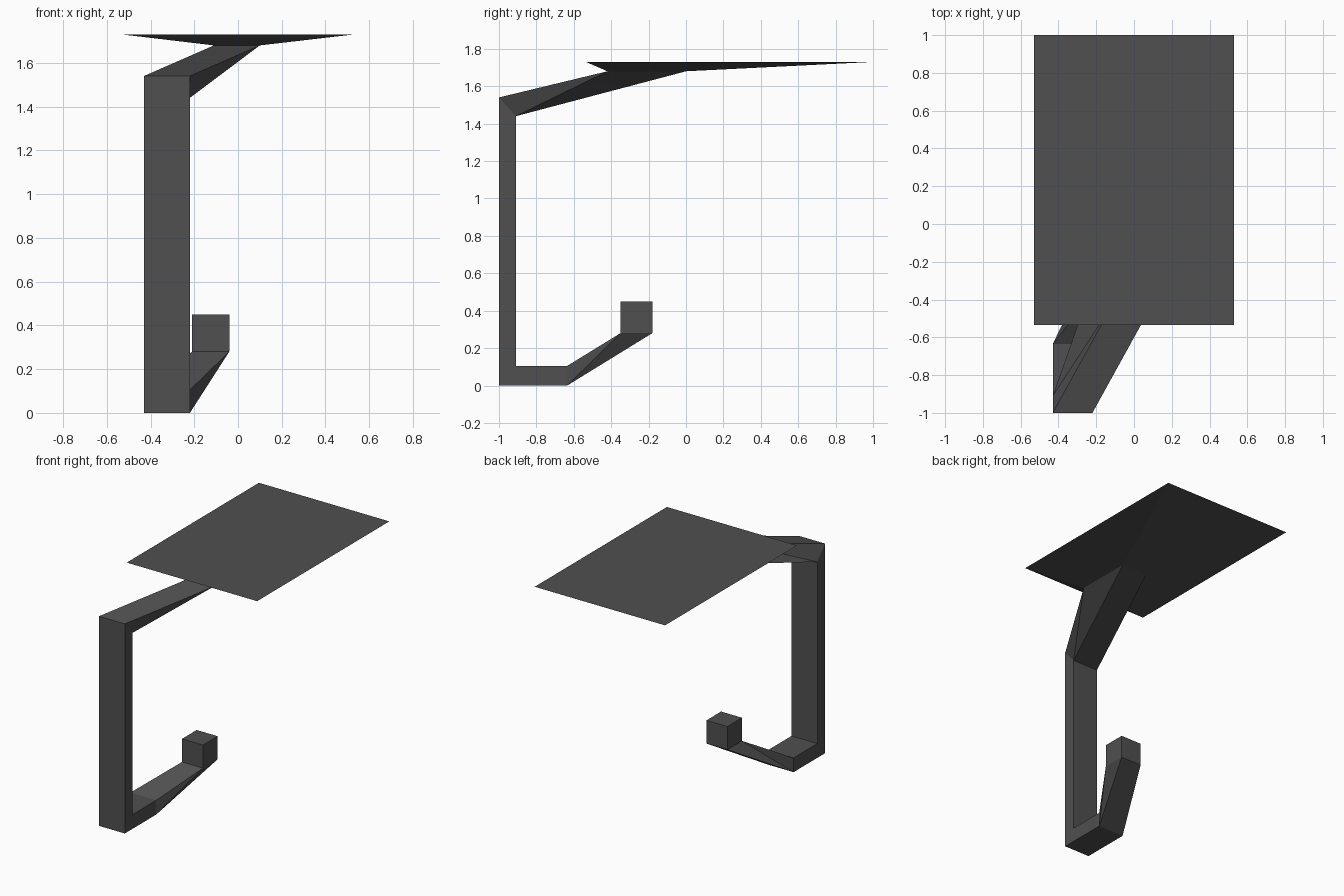
import bpy

if "Cube" in bpy.data.objects:
    bpy.data.objects.remove(bpy.data.objects["Cube"])

dark = bpy.data.materials.new("dark grey")
dark.diffuse_color = (0.08, 0.08, 0.08, 1)
dark.use_nodes = True
dark.node_tree.nodes["Principled BSDF"].inputs["Base Color"].default_value = dark.diffuse_color

# Sections along the bar: left x, right x, outer (y, z), inner (y, z)
hook_top = (-0.21, -0.04, (-0.18, 0.45), (-0.35, 0.45))
hook_base = (-0.21, -0.04, (-0.18, 0.28), (-0.35, 0.28))
foot = (-0.43, -0.22, (-0.635, 0.0), (-0.635, 0.105))
corner = (-0.43, -0.22, (-1.0, 0.0), (-0.91, 0.105))
post_top = (-0.43, -0.22, (-1.0, 1.54), (-0.91, 1.44))
neck = (-0.11, 0.10, (-0.42, 1.68), (0.0, 1.68))
plate_top = (-0.53, 0.53, (-0.535, 1.73), (1.0, 1.73))


def bar(name, sections, cap_start=False, cap_end=False):
    """Join four-cornered sections; twisted sides fold from inner to outer."""
    verts, faces = [], []
    for x0, x1, o, i in sections:
        verts += [(x0, *o), (x1, *o), (x1, *i), (x0, *i)]
    for s in range(len(sections) - 1):
        a, b, c, d, e, f, g, h = range(4 * s, 4 * s + 8)
        faces += [(a, b, f, e), (c, d, h, g)]
        faces += [(b, c, f), (c, g, f), (d, a, e), (d, e, h)]
    if cap_start:
        faces.append((3, 2, 1, 0))
    if cap_end:
        n = len(verts)
        faces.append((n - 4, n - 3, n - 2, n - 1))
    mesh = bpy.data.meshes.new(name)
    mesh.from_pydata(verts, [], faces)
    mesh.materials.append(dark)
    obj = bpy.data.objects.new(name, mesh)
    bpy.context.collection.objects.link(obj)
    return obj


# Hook with its block end, foot and upright, slanted arm, tapered plate
bar("hook", [hook_top, hook_base, foot], cap_start=True)
bar("upright", [foot, corner, post_top])
bar("arm", [post_top, neck])
bar("top_plate", [neck, plate_top], cap_end=True)
